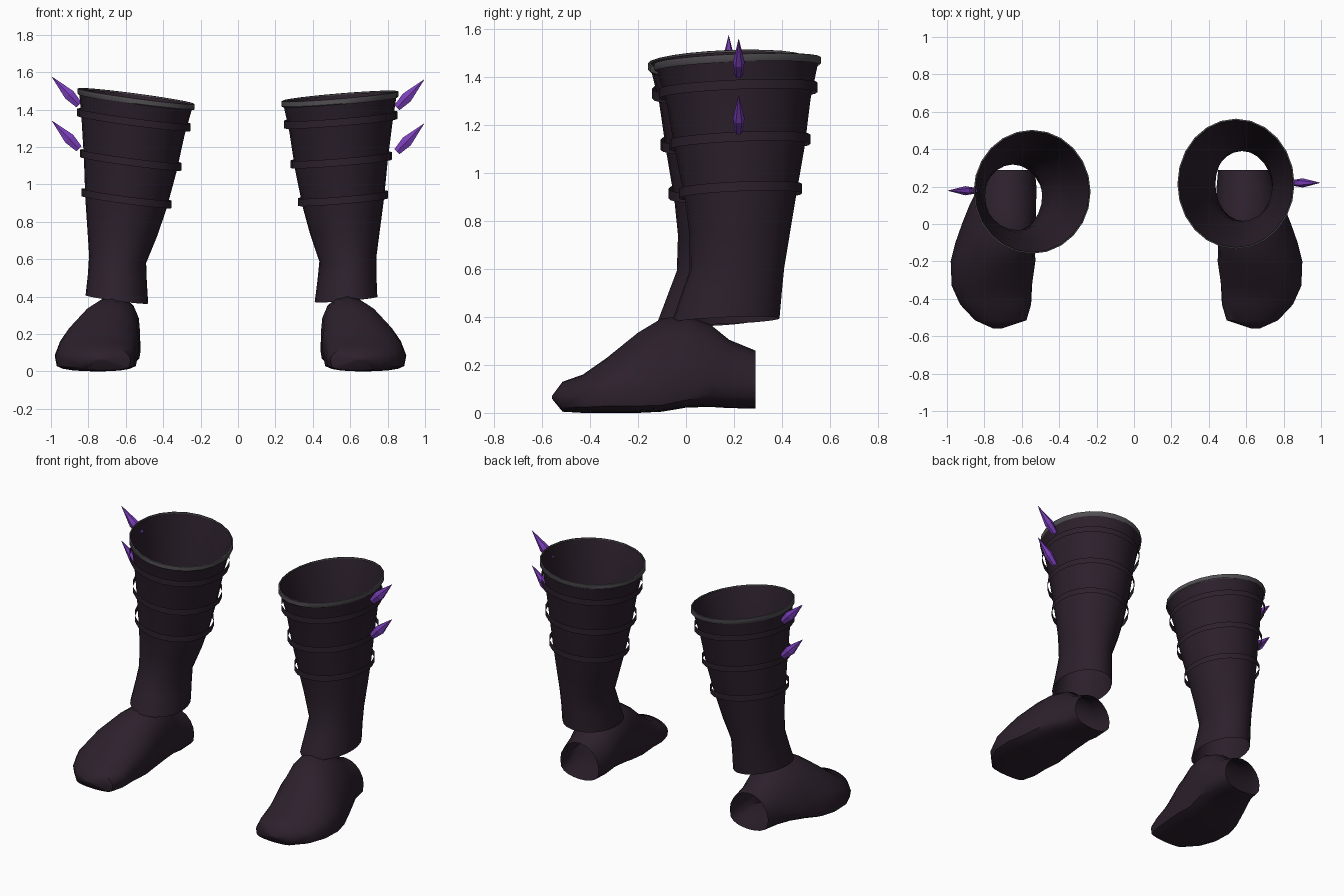
import bpy, bmesh, math
from mathutils import Vector

if "Cube" in bpy.data.objects:
    bpy.data.objects.remove(bpy.data.objects["Cube"])


def material(name, rgb):
    m = bpy.data.materials.new(name)
    m.diffuse_color = (*rgb, 1)
    m.use_nodes = True
    m.node_tree.nodes["Principled BSDF"].inputs["Base Color"].default_value = m.diffuse_color
    return m


LEATHER = material("dark_leather", (0.025, 0.0145, 0.025))
TRIM = material("grey_trim", (0.085, 0.078, 0.085))
CRYSTAL = material("purple_crystal", (0.20, 0.05, 0.50))


def loft(name, rings, mat, cap_first=False, cap_last=False, angle=40):
    """Skin a list of closed rings of points."""
    bm = bmesh.new()
    vs = [[bm.verts.new(p) for p in r] for r in rings]
    n = len(vs[0])
    for a, b in zip(vs, vs[1:]):
        for i in range(n):
            j = (i + 1) % n
            bm.faces.new((a[i], a[j], b[j], b[i]))
    if cap_first:
        bm.faces.new(vs[0])
    if cap_last:
        bm.faces.new(vs[-1])
    bmesh.ops.recalc_face_normals(bm, faces=bm.faces)
    me = bpy.data.meshes.new(name)
    bm.to_mesh(me)
    bm.free()
    ob = bpy.data.objects.new(name, me)
    bpy.context.collection.objects.link(ob)
    me.materials.append(mat)
    if angle:
        bpy.ops.object.select_all(action='DESELECT')
        ob.select_set(True)
        bpy.context.view_layer.objects.active = ob
        bpy.ops.object.shade_smooth_by_angle(angle=math.radians(angle))
    return ob


# shaft outline: z, inner x, outer x, front y, back y
SHAFT = [(1.465, .24, .85, -.125, .555), (1.30, .275, .825, -.08, .52),
         (1.10, .305, .80, -.045, .495), (.90, .345, .78, -.005, .46),
         (.75, .385, .76, .015, .435), (.60, .435, .74, .015, .41),
         (.50, .425, .74, -.02, .40), (.385, .41, .745, -.06, .39)]

# foot sections: y, inner x, outer x, bottom z, top z, shift of the crest
FOOT = [(-.56, .63, .67, .06, .07, 0), (-.515, .495, .77, .005, .13, 0),
        (-.43, .47, .85, 0, .16, -.01), (-.33, .465, .895, 0, .23, -.03),
        (-.2, .455, .90, 0, .335, -.06), (-.1, .465, .875, .005, .395, -.08),
        (0, .455, .84, .022, .405, -.07), (.1, .445, .80, .025, .37, -.03),
        (.18, .44, .76, .02, .305, 0), (.29, .45, .735, .018, .26, 0)]


def outline(z):
    """Interpolate the shaft outline at height z."""
    z = min(max(z, SHAFT[-1][0]), SHAFT[0][0])
    for a, b in zip(SHAFT, SHAFT[1:]):
        if z >= b[0]:
            t = (z - b[0]) / (a[0] - b[0])
            return [q + (p - q) * t for p, q in zip(a[1:], b[1:])]


def shaft_ring(z, side, grow=0.0, n=24):
    x0, x1, y0, y1 = outline(z)
    k = (1.465 - z) / 1.08
    slope = .083
    if side < 0:                      # the left leg leans out a little more
        x0, x1 = x0 + .07 * k, x1 + .07 * k
        y0, y1 = y0 - .026 - .034 * k, y1 - .06 - .012 * k
        slope = .133
    cx, cy = (x0 + x1) / 2, (y0 + y1) / 2
    rx, ry = (x1 - x0) / 2 + grow, (y1 - y0) / 2 + grow
    pts = []
    for i in range(n):
        a = math.tau * i / n
        dx, dy = rx * math.cos(a), ry * math.sin(a)
        pts.append((side * (cx + dx), cy + dy, z + slope * dx + .04 * dy))
    return pts


def foot_ring(sec, side, n=20):
    y, x0, x1, zb, zt, crest = sec
    off = .08 if side < 0 else 0
    cx, hw = (x0 + x1) / 2 + off, (x1 - x0) / 2
    zm = min(zb + .45 * (zt - zb), .085 if y < 0 else .115)
    pts = []
    for i in range(n):
        a = math.tau * i / n
        s, c = math.sin(a), math.cos(a)
        if s >= 0:
            x, z = cx + hw * c + crest * s, zm + (zt - zm) * s
        else:
            x, z = cx + hw * c, zm - (zm - zb) * abs(s) ** (.35 if y < .1 else .6)
        pts.append((side * x, y, z))
    return pts


def spike(name, base, tip):
    """Six-sided crystal, blunt at the root and pointed at the tip."""
    base, tip = Vector(base), Vector(tip)
    d = (tip - base).normalized()
    u = Vector((0, 1, 0))
    v = d.cross(u)
    rings = []
    for t, r in ((0, .022), (.36, .034), (1, .001)):
        c = base.lerp(tip, t)
        rings.append([c + u * (r * .72 * math.cos(math.tau * i / 6))
                      + v * (r * math.sin(math.tau * i / 6)) for i in range(6)])
    loft(name, rings, CRYSTAL, True, True, angle=0)


for side, tag in ((1, "right"), (-1, "left")):
    # open leg tube and foot (open at the heel)
    loft("shaft_" + tag, [shaft_ring(s[0], side) for s in SHAFT], LEATHER)
    loft("foot_" + tag, [foot_ring(s, side) for s in FOOT], LEATHER, cap_first=True)
    # grey rim around the top edge
    loft("rim_" + tag, [[(x, y, z + dz) for x, y, z in shaft_ring(1.465, side, g)]
                        for dz, g in ((-.026, .003), (-.02, .008), (.006, .008), (.008, 0))],
         TRIM)
    # three straps standing slightly off the leg
    for i, z in enumerate((1.345, 1.13, .925)):
        base = shaft_ring(z, side, .02)
        loft(f"strap_{tag}_{i + 1}", [[(x, y, h + dz) for x, y, h in base]
                                      for dz in (-.02, .02)], LEATHER)
    # two crystals on the outer side
    y, lift = (.22, 0) if side > 0 else (.178, .015)
    for i, z in enumerate((1.41, 1.175)):
        spike(f"crystal_{tag}_{i + 1}", (side * .85, y, z + lift),
              (side * .995, y, z + .15 + lift))
